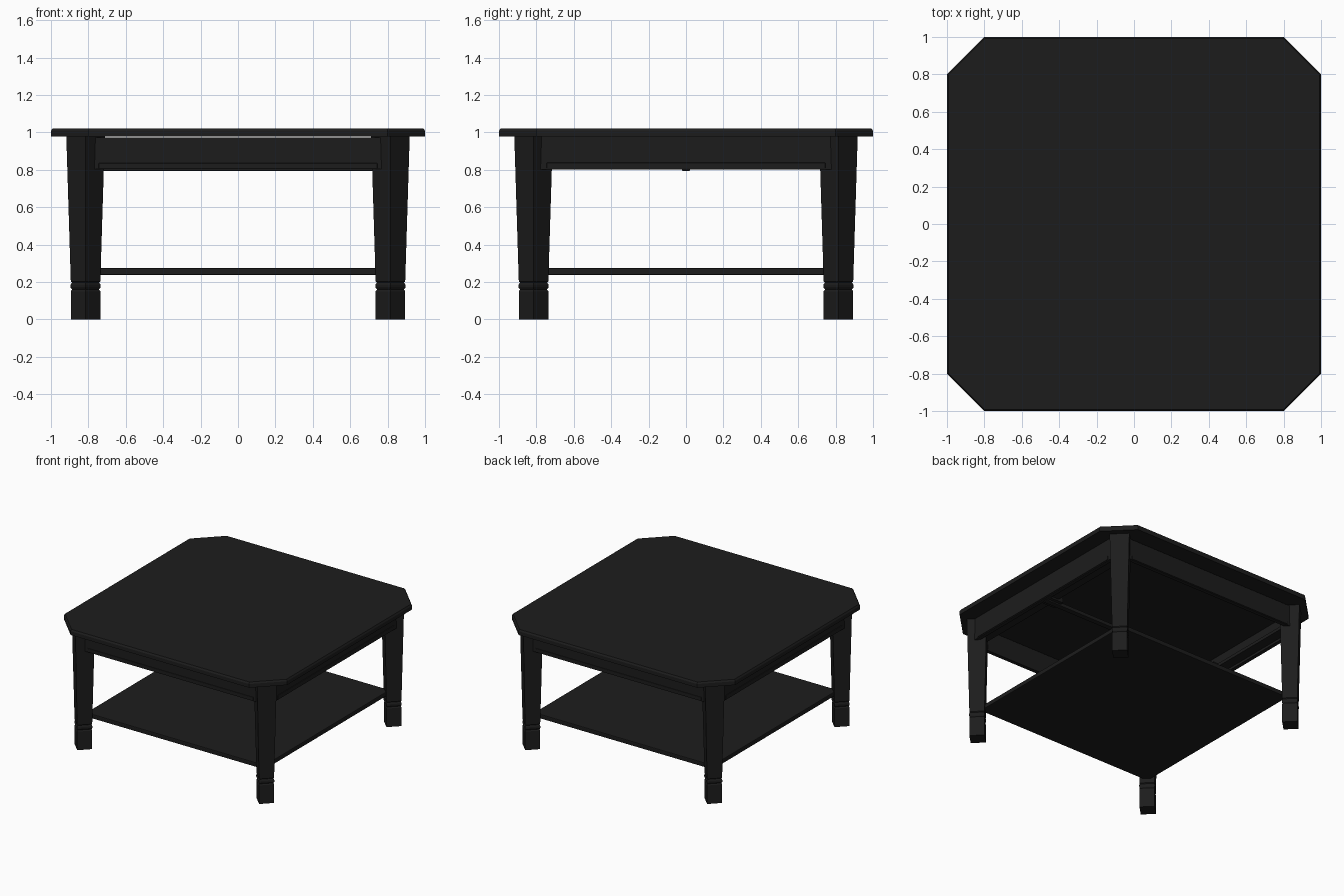
import bpy, bmesh, math

if "Cube" in bpy.data.objects:
    bpy.data.objects.remove(bpy.data.objects["Cube"])

black = bpy.data.materials.new("black_paint")
black.diffuse_color = (0.012, 0.012, 0.012, 1)
black.use_nodes = True
black.node_tree.nodes["Principled BSDF"].inputs["Base Color"].default_value = black.diffuse_color


def finish(name, bm):
    bmesh.ops.recalc_face_normals(bm, faces=bm.faces)
    me = bpy.data.meshes.new(name)
    bm.to_mesh(me)
    bm.free()
    me.materials.append(black)
    ob = bpy.data.objects.new(name, me)
    bpy.context.collection.objects.link(ob)
    return ob


def box(name, x0, x1, y0, y1, z0, z1, bevel=0):
    bm = bmesh.new()
    bmesh.ops.create_cube(bm, size=1)
    for v in bm.verts:
        v.co = ((x0 + x1) / 2 + v.co.x * (x1 - x0),
                (y0 + y1) / 2 + v.co.y * (y1 - y0),
                (z0 + z1) / 2 + v.co.z * (z1 - z0))
    ob = finish(name, bm)
    if bevel:
        m = ob.modifiers.new("bevel", "BEVEL")
        m.width, m.segments = bevel, 2
    return ob


def stack(name, rings):
    """Skin a list of equal-sized point rings and cap both ends."""
    bm = bmesh.new()
    loops = [[bm.verts.new(p) for p in r] for r in rings]
    n = len(loops[0])
    for a, b in zip(loops, loops[1:]):
        for i in range(n):
            j = (i + 1) % n
            bm.faces.new((a[i], a[j], b[j], b[i]))
    bm.faces.new(loops[0])
    bm.faces.new(loops[-1])
    return finish(name, bm)


def octagon(r, z):
    c = 0.8 - (1 - r) * 0.414
    return [(r, -c, z), (r, c, z), (c, r, z), (-c, r, z),
            (-r, c, z), (-r, -c, z), (-c, -r, z), (c, -r, z)]


def diamond(cx, cy, r, z):
    return [(cx + r, cy, z), (cx, cy + r, z), (cx - r, cy, z), (cx, cy - r, z)]


# Clipped-corner top with an eased upper edge
stack("table_top", [octagon(r, z) for r, z in
                    [(1, 0.978), (1, 1.008), (0.992, 1.021)]])

# Tapered legs turned 45 degrees, with a bead above a block foot
leg_profile = [(0.079, 0), (0.079, 0.15), (0.072, 0.16), (0.077, 0.165),
               (0.081, 0.172), (0.081, 0.184), (0.077, 0.192), (0.072, 0.197),
               (0.079, 0.203), (0.103, 0.979)]
for sx, nx in ((-1, "left"), (1, "right")):
    for sy, ny in ((-1, "front"), (1, "back")):
        stack(f"{ny}_{nx}_leg",
              [diamond(0.815 * sx, 0.815 * sy, r, z) for r, z in leg_profile])

# Lower shelf
box("shelf", -0.8, 0.8, -0.8, 0.8, 0.238, 0.274, 0.006)

# Aprons, each with a proud moulding strip near the bottom
for s, n in ((-1, "front"), (1, "back")):
    a = sorted((s * 0.835, s * 0.865))
    b = sorted((s * 0.86, s * 0.870))
    box(f"{n}_apron", -0.8, 0.8, *a, 0.803, 0.972)
    box(f"{n}_moulding", -0.745, 0.745, *b, 0.807, 0.835, 0.003)
for s, n in ((-1, "left"), (1, "right")):
    a = sorted((s * 0.845, s * 0.875))
    b = sorted((s * 0.87, s * 0.880))
    box(f"{n}_apron", *a, -0.8, 0.8, 0.801, 0.98)
    box(f"{n}_moulding", *b, -0.745, 0.745, 0.807, 0.838, 0.003)

# Inner runners along the side aprons
for s, n in ((-1, "left"), (1, "right")):
    box(f"{n}_runner", *sorted((s * 0.765, s * 0.85)), -0.84, 0.84, 0.82, 0.845)

# Centre rail below the top, with end brackets
box("centre_rail", -0.85, 0.85, -0.022, 0.022, 0.794, 0.825, 0.006)
for s, n in ((-1, "left"), (1, "right")):
    box(f"{n}_rail_bracket", *sorted((s * 0.72, s * 0.85)), -0.05, 0.05, 0.806, 0.845)
